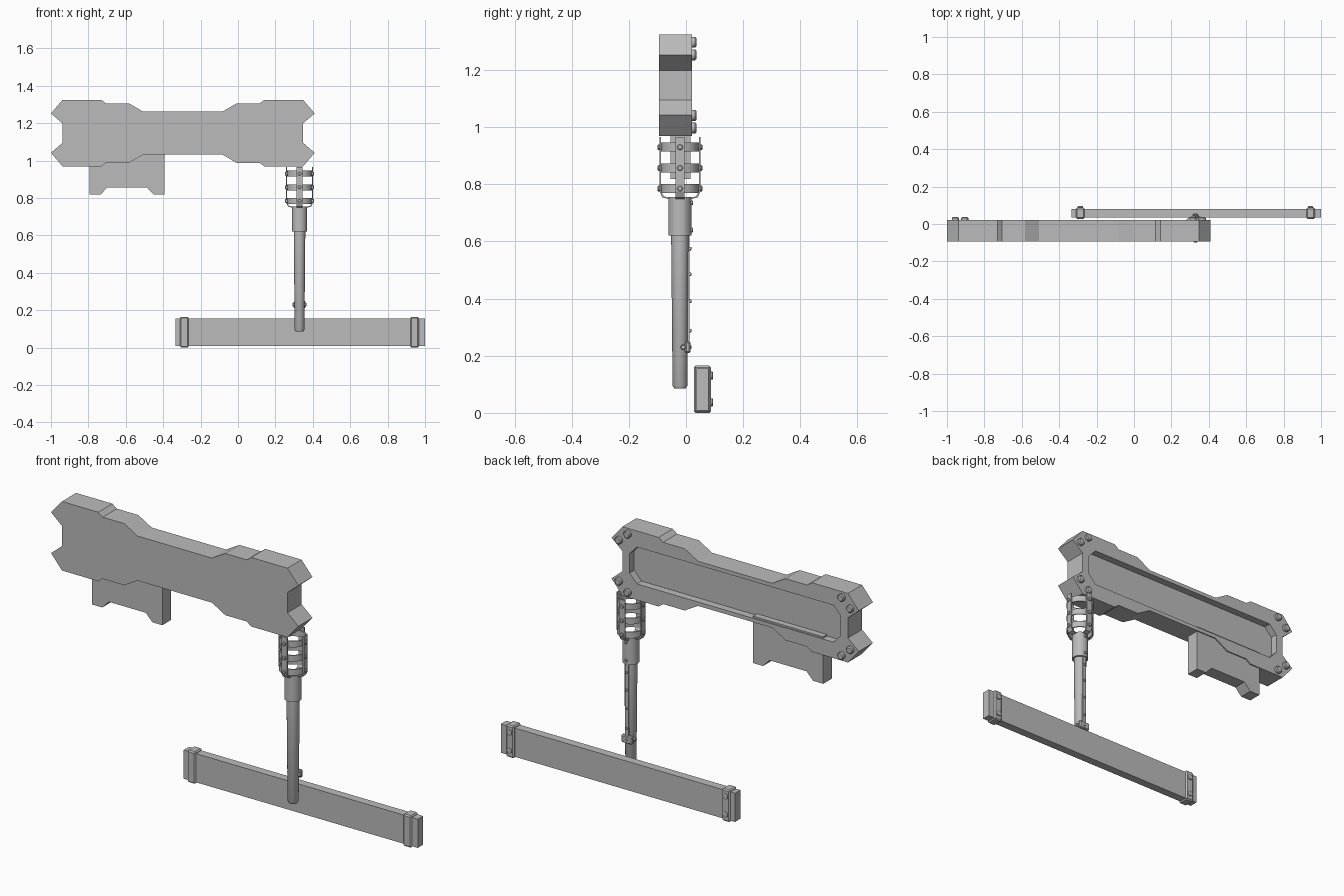
import bpy, bmesh
from math import pi, sin, cos
from mathutils import Matrix, Vector

if "Cube" in bpy.data.objects:
    bpy.data.objects.remove(bpy.data.objects["Cube"], do_unlink=True)

grey = bpy.data.materials.new("plain grey metal")
grey.use_nodes = True
grey.diffuse_color = (0.5, 0.5, 0.5, 1)
grey.node_tree.nodes["Principled BSDF"].inputs["Base Color"].default_value = (0.5, 0.5, 0.5, 1)


def finish(bm, name, smooth=False):
    bmesh.ops.recalc_face_normals(bm, faces=bm.faces)
    mesh = bpy.data.meshes.new(name)
    bm.to_mesh(mesh)
    bm.free()
    mesh.materials.append(grey)
    ob = bpy.data.objects.new(name, mesh)
    bpy.context.collection.objects.link(ob)
    bpy.ops.object.select_all(action='DESELECT')
    ob.select_set(True)
    bpy.context.view_layer.objects.active = ob
    if smooth:
        bpy.ops.object.shade_smooth_by_angle(angle=0.6)
    return ob


def prism(name, outline, y0, y1):
    """Extrude an x-z outline along y."""
    bm = bmesh.new()
    face = bm.faces.new([bm.verts.new((x, y0, z)) for x, z in outline])
    new = bmesh.ops.extrude_face_region(bm, geom=[face])["geom"]
    moved = [v for v in new if isinstance(v, bmesh.types.BMVert)]
    bmesh.ops.translate(bm, verts=moved, vec=(0, y1 - y0, 0))
    return finish(bm, name)


def box(name, low, high, bevel=0):
    low, high = Vector(low), Vector(high)
    bm = bmesh.new()
    bmesh.ops.create_cube(bm, size=1, matrix=Matrix.Translation((low + high) / 2)
                          @ Matrix.Diagonal((*(high - low), 1)))
    if bevel:
        bmesh.ops.bevel(bm, geom=bm.edges[:], offset=bevel, segments=1, affect='EDGES')
    return finish(bm, name)


def lathe(name, profile, centre, direction=(0, 0, 1), steps=24):
    """Spin (radius, height) points round an axis."""
    bm = bmesh.new()
    verts = [bm.verts.new((r, 0, h)) for r, h in profile]
    edges = [bm.edges.new(pair) for pair in zip(verts, verts[1:])]
    bmesh.ops.spin(bm, geom=verts + edges, cent=(0, 0, 0), axis=(0, 0, 1),
                   angle=2 * pi, steps=steps)
    bmesh.ops.remove_doubles(bm, verts=bm.verts, dist=1e-5)
    turn = Vector((0, 0, 1)).rotation_difference(Vector(direction)).to_matrix().to_4x4()
    bm.transform(Matrix.Translation(centre) @ turn)
    return finish(bm, name, True)


def bolt(name, centre, direction, r, h):
    lathe(name, [(0, -0.005), (r, -0.005), (r, h * 0.7), (r * 0.75, h), (0, h)],
          centre, direction, 12)


# Main body: one quarter outline, mirrored both ways
CX, CZ = -0.295, 1.147
quarter = [(0.643, 0.052), (0.705, 0.105), (0.643, 0.178), (0.436, 0.178),
           (0.411, 0.159), (0.288, 0.159), (0.212, 0.115)]


def four_way(points):
    top = points + [(-x, z) for x, z in reversed(points)]
    return [(CX + x, CZ + z) for x, z in top + [(-x, -z) for x, z in top]]


body = prism("main_body", four_way(quarter), -0.094, 0.021)
cutter = prism("recess_cutter", four_way([(0.602, 0.05), (0.56, 0.095)]), -0.017, 0.1)
cut = body.modifiers.new("recess", 'BOOLEAN')
cut.operation, cut.solver, cut.object = 'DIFFERENCE', 'EXACT', cutter
bpy.context.view_layer.objects.active = body
bpy.ops.object.modifier_apply(modifier=cut.name)
bpy.data.objects.remove(cutter, do_unlink=True)

# Corner bolts on the back of the body
for sx in (-1, 1):
    for sz in (-1, 1):
        for dx, dz in ((0.66, 0.106), (0.61, 0.15)):
            bolt("body_bolt", (CX + sx * dx, 0.021, CZ + sz * dz), (0, 1, 0), 0.019, 0.016)

# Block hanging under the body
prism("lower_block", [(-0.793, 1.06), (-0.793, 0.818), (-0.735, 0.818), (-0.698, 0.857),
                      (-0.487, 0.857), (-0.45, 0.818), (-0.393, 0.818), (-0.393, 1.06)],
      -0.055, 0.015)

# Tapered handle and its socket
PX, PY = 0.329, -0.021
lathe("handle_shaft", [(0, 0.085), (0.02, 0.085), (0.026, 0.095), (0.031, 0.63), (0, 0.63)],
      (PX, PY, 0))
lathe("handle_socket", [(0, 0.62), (0.04, 0.62), (0.04, 0.755), (0, 0.755)], (PX, PY, 0))

# Open cage: rings, upright straps and rivets
R = 0.066
for z in (0.785, 0.857, 0.93):
    lathe("cage_ring", [(R - 0.006, z - 0.016), (R, z - 0.016), (R, z + 0.016),
                        (R - 0.006, z + 0.016), (R - 0.006, z - 0.016)], (PX, PY, 0))
for i in range(4):
    a = i * pi / 2
    out = Vector((cos(a), sin(a), 0))
    side = Vector((-sin(a), cos(a), 0))
    bm = bmesh.new()
    strap = [(0.034, 0.752), (0.056, 0.758), (R, 0.775), (R, 0.965)]
    inner = [(r, z) for r, z in strap]
    outer = [(r + 0.006, z - (0.004 if r < R else 0)) for r, z in strap]
    outer[-1] = (R + 0.006, 0.965)
    face = bm.faces.new([bm.verts.new(Vector((PX, PY, z)) + out * r - side * 0.016)
                         for r, z in inner + outer[::-1]])
    new = bmesh.ops.extrude_face_region(bm, geom=[face])["geom"]
    bmesh.ops.translate(bm, verts=[v for v in new if isinstance(v, bmesh.types.BMVert)],
                        vec=side * 0.032)
    finish(bm, "cage_strap")
    for z in (0.785, 0.857, 0.93):
        bolt("cage_rivet", Vector((PX, PY, z)) + out * (R + 0.004), out, 0.01, 0.008)

# Rear spine on the handle with its clamp and studs
box("handle_spine", (PX - 0.009, PY, 0.21), (PX + 0.009, 0.013, 0.63))
box("spine_clamp", (PX - 0.031, PY + 0.018, 0.21), (PX + 0.031, 0.016, 0.25), 0.005)
for s in (-1, 1):
    bolt("clamp_bolt", (PX + s * 0.027, -0.01, 0.23), (s, 0, 0), 0.009, 0.01)
for z in (0.23, 0.288, 0.39, 0.485, 0.575):
    bolt("spine_stud", (PX, 0.013, z), (0, 1, 0), 0.006, 0.006)
for z in (0.64, 0.735):
    bolt("socket_stud", (PX, 0.017, z), (0, 1, 0), 0.008, 0.008)

# Long bar with a bolted collar near each end
box("long_bar", (-0.335, 0.036, 0.008), (1.0, 0.079, 0.156))
for x in (-0.287, 0.944):
    box("bar_collar", (x - 0.023, 0.028, 0), (x + 0.023, 0.087, 0.165), 0.006)
    for z in (0.037, 0.13):
        bolt("collar_bolt", (x, 0.087, z), (0, 1, 0), 0.014, 0.008)
